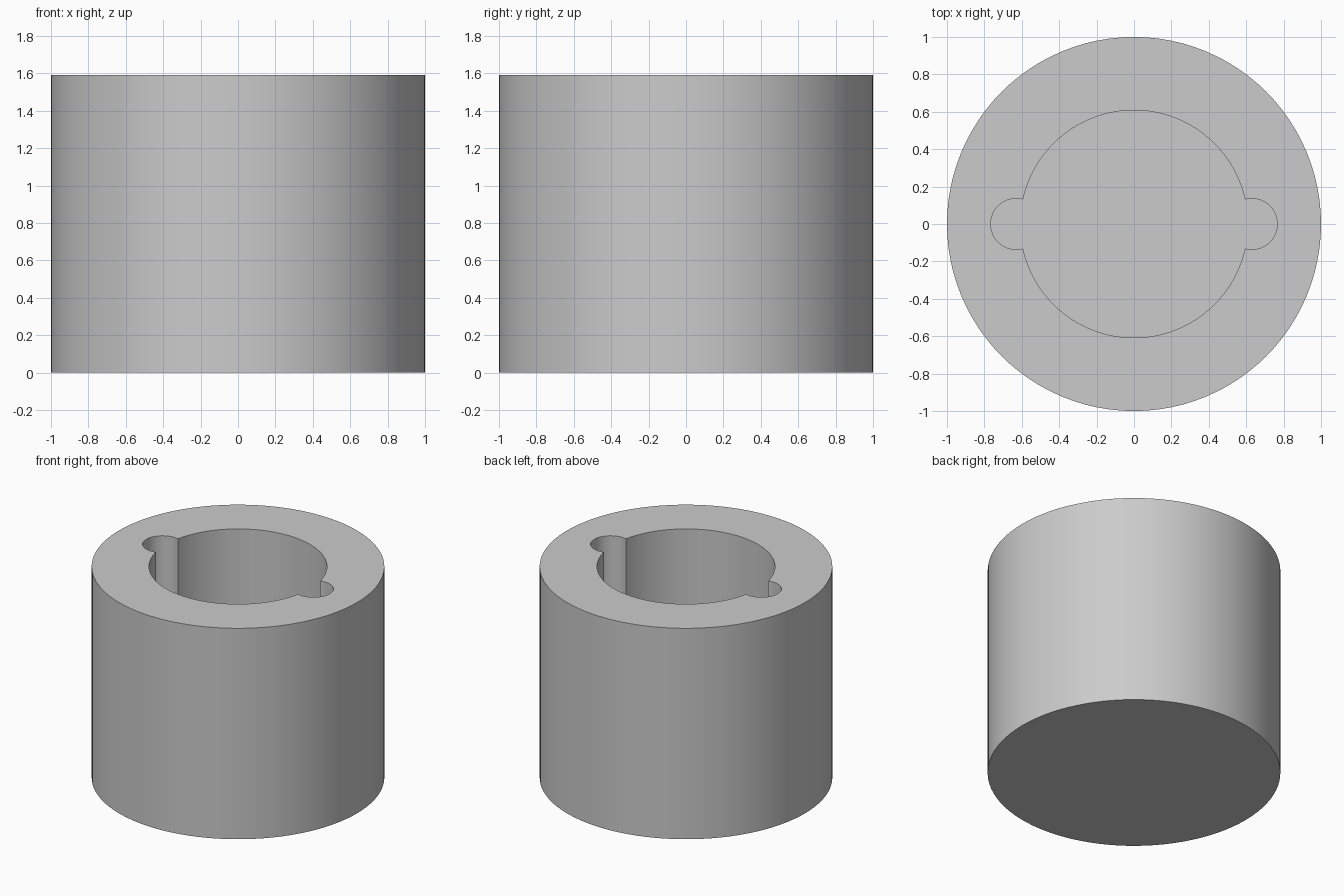
import bpy

if "Cube" in bpy.data.objects:
    bpy.data.objects.remove(bpy.data.objects["Cube"])

HEIGHT, FLOOR = 1.59, 0.2


def cylinder(name, radius, z0, z1, x=0.0, sides=96):
    bpy.ops.mesh.primitive_cylinder_add(vertices=sides, radius=radius, depth=z1 - z0,
                                        location=(x, 0, (z0 + z1) / 2))
    obj = bpy.context.object
    obj.name = name
    return obj


# Solid round body
body = cylinder("socket_body", 1.0, 0, HEIGHT)
grey = bpy.data.materials.new("plain grey")
grey.diffuse_color = (0.6, 0.6, 0.6, 1)
grey.use_nodes = True
grey.node_tree.nodes["Principled BSDF"].inputs["Base Color"].default_value = grey.diffuse_color
body.data.materials.append(grey)

# Blind bore and the two round side notches
cutters = [cylinder("bore_cutter", 0.608, FLOOR, HEIGHT + 0.2)]
for side in (-1, 1):
    cutters.append(cylinder("notch_cutter", 0.136, FLOOR, HEIGHT + 0.2, side * 0.63, 48))

for cutter in cutters:
    mod = body.modifiers.new("cut", 'BOOLEAN')
    mod.operation = 'DIFFERENCE'
    mod.solver = 'EXACT'
    mod.object = cutter
    bpy.ops.object.select_all(action='DESELECT')
    body.select_set(True)
    bpy.context.view_layer.objects.active = body
    bpy.ops.object.modifier_apply(modifier=mod.name)
    bpy.data.objects.remove(cutter)

# Smooth walls, sharp rims
bpy.ops.object.shade_smooth_by_angle(angle=0.52)
